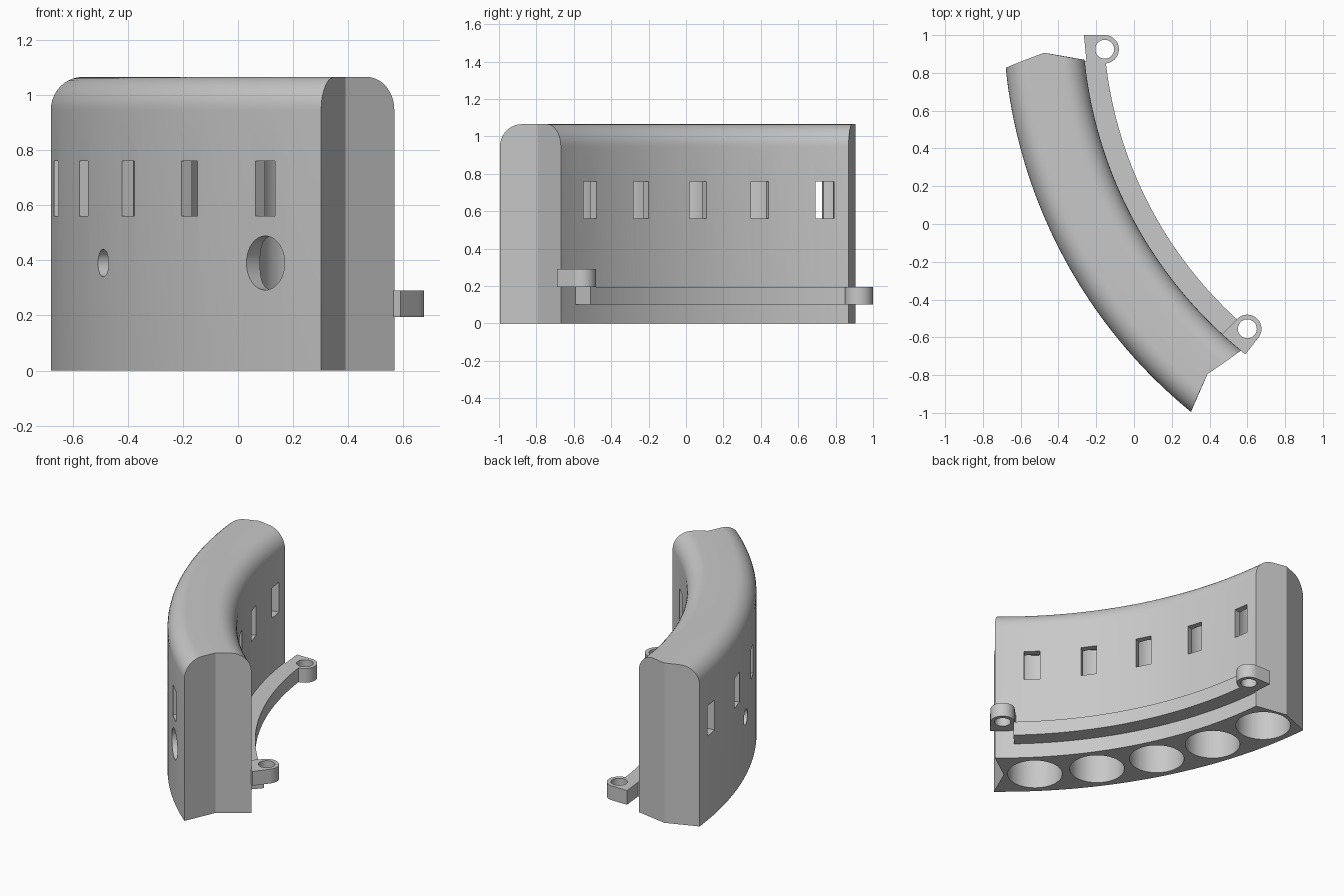
import bpy, bmesh
from math import sin, cos, radians, pi
from mathutils import Matrix, Vector

if "Cube" in bpy.data.objects:
    bpy.data.objects.remove(bpy.data.objects["Cube"])

CX, CY = 2.01, 1.10              # centre of the arc
R_IN, R_OUT = 2.283, 2.703
R_MID = (R_IN + R_OUT) / 2
HEIGHT, ROUND = 1.065, 0.12
START, SWEEP = 5.8, 45.0         # degrees, measured from -x towards -y
STEPS = 48

grey = bpy.data.materials.new("plain grey")
grey.use_nodes = True
grey.diffuse_color = (0.58, 0.58, 0.58, 1)
grey.node_tree.nodes["Principled BSDF"].inputs["Base Color"].default_value = (0.58, 0.58, 0.58, 1)


def polar(r, deg, z=0.0):
    a = radians(deg)
    return Vector((CX - r * cos(a), CY - r * sin(a), z))


def make(name, bm):
    bmesh.ops.recalc_face_normals(bm, faces=bm.faces)
    me = bpy.data.meshes.new(name)
    bm.to_mesh(me)
    bm.free()
    me.materials.append(grey)
    ob = bpy.data.objects.new(name, me)
    bpy.context.collection.objects.link(ob)
    return ob


def sweep(name, profile, start, end, shift=lambda r: 0.0, split=None):
    """Sweep an (r, z) profile round the arc; split = two index lists for the end caps."""
    bm = bmesh.new()
    rings = [[bm.verts.new(polar(r, start + (end - start) * i / STEPS + shift(r), z))
              for r, z in profile] for i in range(STEPS + 1)]
    n = len(profile)
    for a, b in zip(rings, rings[1:]):
        for k in range(n):
            bm.faces.new((a[k], a[(k + 1) % n], b[(k + 1) % n], b[k]))
    for ring in (rings[0], rings[-1]):
        for part in split or [range(n)]:
            bm.faces.new([ring[k] for k in part])
    return make(name, bm)


def extrude(name, outline, z0, z1):
    bm = bmesh.new()
    face = bm.faces.new([bm.verts.new((x, y, z0)) for x, y in outline])
    top = bmesh.ops.extrude_face_region(bm, geom=[face])["geom"]
    bmesh.ops.translate(bm, vec=(0, 0, z1 - z0), verts=[v for v in top if isinstance(v, bmesh.types.BMVert)])
    return make(name, bm)


def cylinder(radius, depth, matrix):
    bm = bmesh.new()
    bmesh.ops.create_cone(bm, cap_ends=True, segments=48, radius1=radius, radius2=radius,
                          depth=depth, matrix=matrix)
    return make("cutter", bm)


def box(size, matrix):
    bm = bmesh.new()
    bmesh.ops.create_cube(bm, size=1, matrix=matrix @ Matrix.Diagonal((*size, 1)))
    return make("cutter", bm)


def cut(ob, cutter):
    cutter.hide_render = True
    mod = ob.modifiers.new("cut", 'BOOLEAN')
    mod.operation, mod.solver, mod.object = 'DIFFERENCE', 'EXACT', cutter
    bpy.context.view_layer.objects.active = ob
    bpy.ops.object.modifier_apply(modifier=mod.name)
    bpy.data.objects.remove(cutter)


def radial(r, deg, z):
    """Frame at a point of the arc whose x axis runs radially."""
    return Matrix.Translation(polar(r, deg, z)) @ Matrix.Rotation(radians(deg), 4, 'Z')


def arc(cx, cy, r, a0, a1, n=24):
    return [(cx + r * cos(radians(a0 + (a1 - a0) * i / n)),
             cy + r * sin(radians(a0 + (a1 - a0) * i / n))) for i in range(n + 1)]


# Curved housing: rounded top, V-shaped ends that nest with a neighbour
inner_top = arc(R_IN + ROUND, HEIGHT - ROUND, ROUND, 180, 90, 10)
outer_top = arc(R_OUT - ROUND, HEIGHT - ROUND, ROUND, 90, 0, 10)
profile = [(R_MID, 0), (R_IN, 0)] + inner_top + [(R_MID, HEIGHT)] + outer_top + [(R_OUT, 0)]
peak = 2 + len(inner_top)
halves = [list(range(peak + 1)), list(range(peak, len(profile))) + [0]]
housing = sweep("curved_housing", profile, START, START + SWEEP,
                lambda r: -1.35 * (1 - abs(r - R_MID) / (R_OUT - R_MID)), halves)

# Five vertical bores, each with a window slot through both walls
for i in range(5):
    a = 9.0 + 9 * i
    cut(housing, cylinder(0.17, 1.05, Matrix.Translation(polar(R_MID, a, 0.425))))
    cut(housing, box((0.6, 0.1, 0.2), radial(R_MID, a, 0.66)))

# Round ports in the outer wall
for a, r in ((45.0, 0.098), (22.4, 0.05)):
    cut(housing, cylinder(r, 0.3, radial(R_OUT, a, 0.39) @ Matrix.Rotation(pi / 2, 4, 'Y')))

# Ledge along the inner wall
z0, z1 = 0.1, 0.195
ledge = sweep("inner_ledge", [(2.173, z0), (R_IN + 0.01, z0), (R_IN + 0.01, z1), (2.173, z1)], 6.0, 47.8)

# Mounting lugs with screw holes
rear_c, front_c = (-0.155, 0.925), (0.6, -0.555)
rear_lug = extrude("rear_lug", [(-0.25, 0.845), (-0.265, 1.0)] + arc(*rear_c, 0.075, 90, -90)
                   + [(-0.155, 0.845)], z0, z1)
front_lug = extrude("front_lug", [(0.46, -0.59), (0.59, -0.69)] + arc(*front_c, 0.075, -41, 139), z1, 0.29)
for lug, c in ((rear_lug, rear_c), (front_lug, front_c)):
    cut(lug, cylinder(0.05, 1, Matrix.Translation((*c, 0.2))))

# Smooth curved walls, keep crisp edges
for ob in (housing, ledge, rear_lug, front_lug):
    bpy.ops.object.select_all(action='DESELECT')
    ob.select_set(True)
    bpy.context.view_layer.objects.active = ob
    bpy.ops.object.shade_smooth_by_angle(angle=radians(25))
